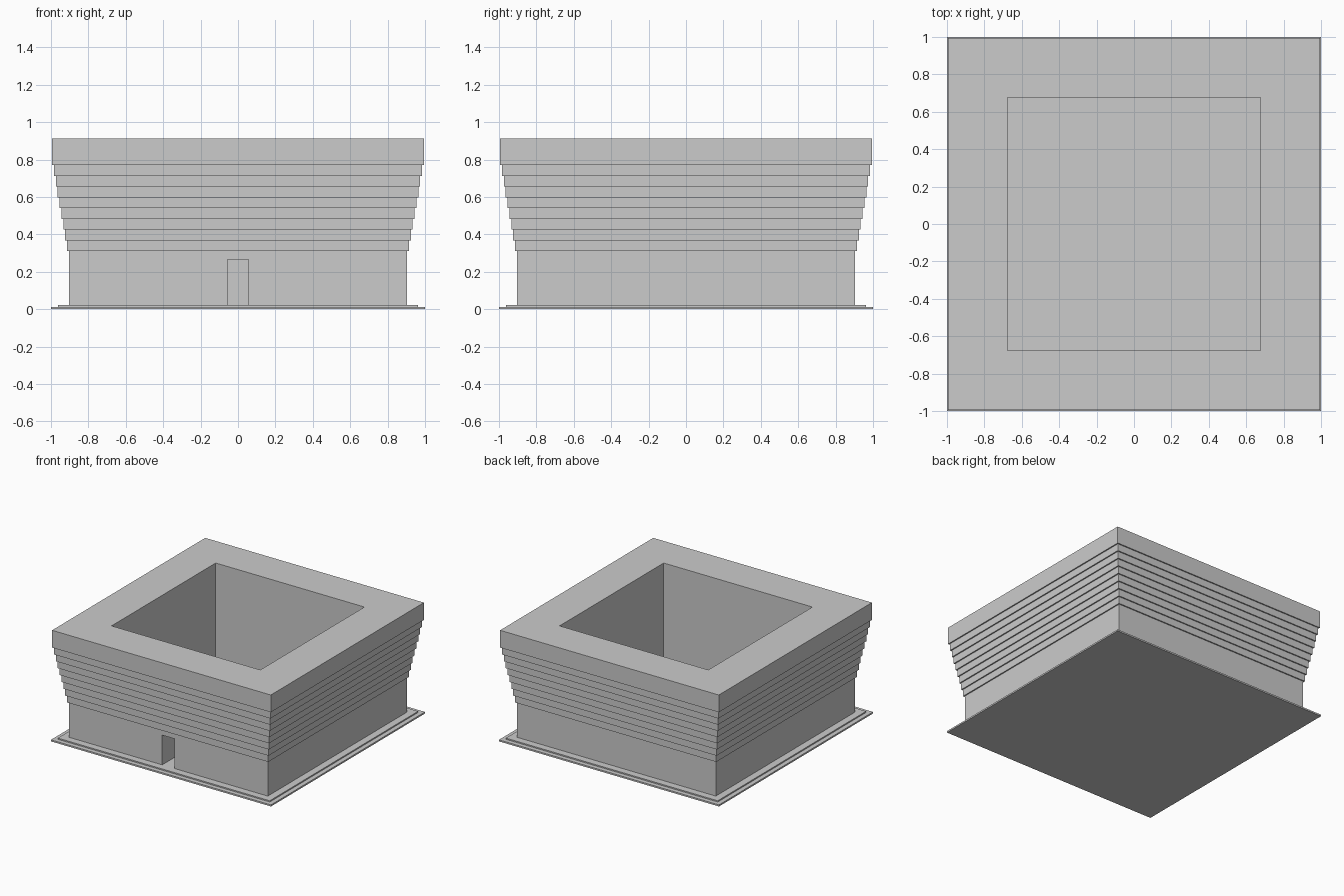
import bpy, bmesh

if "Cube" in bpy.data.objects:
    bpy.data.objects.remove(bpy.data.objects["Cube"])


def square_loft(name, profile, closed):
    """Stack square rings given as (half width, z); closed joins last ring to first."""
    bm = bmesh.new()
    rings = [[bm.verts.new((sx * h, sy * h, z))
              for sx, sy in ((-1, -1), (1, -1), (1, 1), (-1, 1))]
             for h, z in profile]
    pairs = list(zip(rings, rings[1:]))
    if closed:
        pairs.append((rings[-1], rings[0]))
    else:
        bm.faces.new(rings[0])
        bm.faces.new(rings[-1])
    for a, b in pairs:
        for i in range(4):
            j = (i + 1) % 4
            bm.faces.new((a[i], a[j], b[j], b[i]))
    bmesh.ops.recalc_face_normals(bm, faces=bm.faces[:])
    mesh = bpy.data.meshes.new(name)
    bm.to_mesh(mesh)
    bm.free()
    obj = bpy.data.objects.new(name, mesh)
    bpy.context.collection.objects.link(obj)
    return obj


BASE_TOP, WALL, INNER, TOP = 0.023, 0.904, 0.676, 0.912
TIERS, TIER_Z, TIER_H, STEP = 9, 0.31, 0.0575, 0.01

# Two-step ground slab, also the courtyard floor
square_loft("base_slab", [(1.0, 0), (1.0, 0.013), (0.963, 0.013), (0.963, BASE_TOP)], False)

# Hollow wall with tiers stepping outward to a tall parapet
profile = [(WALL, BASE_TOP), (WALL, TIER_Z)]
for k in range(TIERS):
    half = WALL + STEP * (k + 1)
    z0 = TIER_Z + k * TIER_H
    z1 = TOP if k == TIERS - 1 else z0 + TIER_H
    profile += [(half, z0), (half, z1)]
profile += [(INNER, TOP), (INNER, BASE_TOP)]
walls = square_loft("stepped_walls", profile, True)

# Doorway cut through the front wall
bpy.ops.mesh.primitive_cube_add(size=1, location=(0, -0.8, 0.1335))
cutter = bpy.context.object
cutter.name = "doorway_cutter"
cutter.scale = (0.112, 0.5, 0.267)
cutter.hide_render = True
cutter.display_type = 'WIRE'
cut = walls.modifiers.new("doorway", 'BOOLEAN')
cut.operation = 'DIFFERENCE'
cut.solver = 'EXACT'
cut.object = cutter
